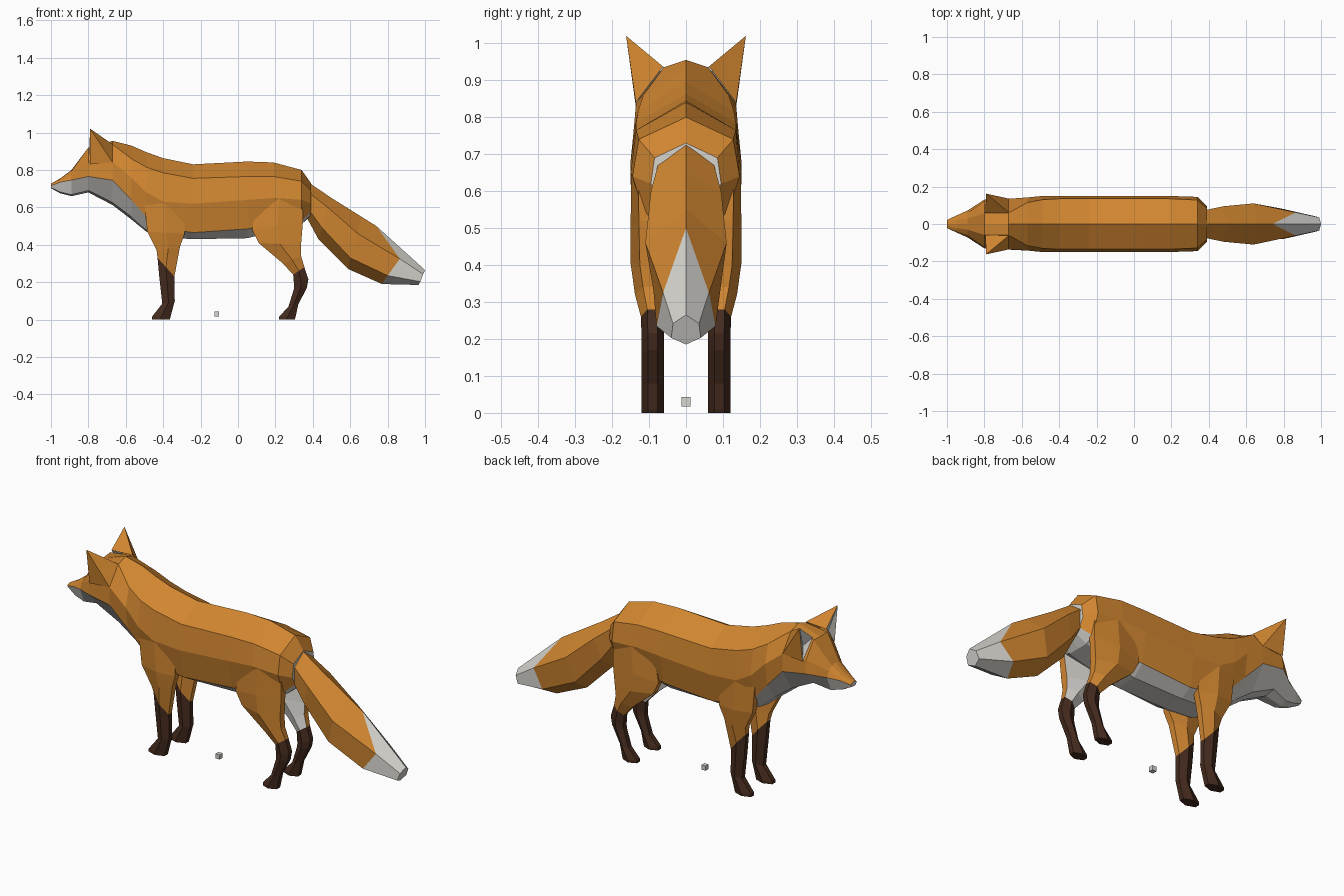
import bpy


def material(name, color):
    m = bpy.data.materials.new(name)
    m.diffuse_color = (*color, 1)
    return m


ORANGE, WHITE, BROWN = 0, 1, 2
MATS = [material("orange_fur", (0.64, 0.24, 0.03)),
        material("pale_fur", (0.68, 0.66, 0.62)),
        material("dark_brown_fur", (0.06, 0.024, 0.013))]


def build(name, verts, faces, colors, parent_mirror=False):
    me = bpy.data.meshes.new(name)
    me.from_pydata(verts, [], faces)
    for m in MATS:
        me.materials.append(m)
    for p, c in zip(me.polygons, colors):
        p.material_index = c
    me.update()
    ob = bpy.data.objects.new(name, me)
    bpy.context.collection.objects.link(ob)
    if parent_mirror:
        mod = ob.modifiers.new("mirror", 'MIRROR')
        mod.use_axis = (False, True, False)
        mod.use_mirror_merge = False
    return ob


def loft(name, rings, color_rule, mirror=False, caps=(0, 0)):
    """Skin closed rings of equal size; color_rule(ring, side) picks the colour."""
    n = len(rings[0])
    verts = [p for r in rings for p in r]
    faces, cols = [], []
    for i in range(len(rings) - 1):
        for j in range(n):
            k = (j + 1) % n
            faces.append((i * n + j, i * n + k, (i + 1) * n + k, (i + 1) * n + j))
            cols.append(color_rule(i, j))
    faces.append(tuple(reversed(range(n))))
    faces.append(tuple((len(rings) - 1) * n + j for j in range(n)))
    ob = build(name, verts, faces, cols + list(caps), mirror)
    # consistent outward normals
    import bmesh
    bm = bmesh.new()
    bm.from_mesh(ob.data)
    bmesh.ops.recalc_face_normals(bm, faces=bm.faces)
    bm.to_mesh(ob.data)
    bm.free()
    return ob


def full_ring(half):
    """Half ring from top centre to bottom centre, completed across y = 0."""
    return half + [(x, -y, z) for x, y, z in half[-2:0:-1]]


# Head and trunk: x, spine z, shoulder y z, side y z, pale edge y z, low y z, bottom z
HEAD = [
    (-1.00, .727, .010, .725, .020, .722, .022, .715, .015, .705, .702),
    (-.95, .755, .022, .752, .038, .742, .045, .735, .030, .682, .675),
    (-.89, .80, .030, .795, .058, .775, .072, .746, .040, .668, .660),
    (-.80, .915, .058, .920, .122, .835, .130, .765, .060, .690, .680),
    (-.67, .955, .060, .935, .135, .840, .137, .745, .060, .625, .612),
]
TRUNK = [
    (-.57, .93, .115, .86, .142, .76, .125, .64, .055, .55, .535),
    (-.49, .895, .130, .815, .150, .68, .115, .55, .060, .48, .470),
    (-.40, .863, .135, .785, .150, .63, .120, .49, .060, .44, .440),
    (-.24, .83, .135, .755, .150, .62, .120, .465, .060, .43, .430),
    (.05, .845, .135, .765, .150, .64, .120, .485, .060, .435, .435),
    (.19, .84, .135, .765, .150, .65, .110, .51, .060, .47, .470),
    (.34, .80, .128, .74, .145, .64, .110, .53, .060, .51, .510),
    (.39, .73, .085, .69, .095, .62, .070, .575, .040, .56, .555),
]
rings = []
for x, t, uy, uz, sy, sz, by, bz, cy, cz, low in HEAD + TRUNK:
    rings.append(full_ring([(x, 0, t), (x, uy, uz), (x, sy, sz), (x, by, bz),
                            (x, cy, cz), (x, 0, low)]))
loft("head_and_trunk", rings, lambda i, j: WHITE if 3 <= j <= 6 else ORANGE,
     caps=(WHITE, WHITE))

# Tail with a pale tip starting on a slanted ring
TAIL = [
    [(.36, 0, .745), (.37, .072, .685), (.37, .072, .60), (.365, 0, .55)],
    [(.50, 0, .65), (.48, .095, .60), (.45, .080, .49), (.43, 0, .43)],
    [(.66, 0, .55), (.64, .110, .46), (.60, .088, .33), (.59, 0, .27)],
    [(.74, 0, .50), (.865, .062, .325), (.80, .080, .235), (.77, 0, .19)],
    [(1.0, 0, .265), (.99, .035, .242), (.975, .040, .203), (.965, 0, .185)],
]
loft("tail", [full_ring(r) for r in TAIL], lambda i, j: WHITE if i == 3 else ORANGE,
     caps=(ORANGE, WHITE))


# Legs: front z, rear z, front x, rear x, inner y, outer y
def leg(name, rows, sock, inner):
    rs = []
    for zf, zr, xf, xr, yi, yo in rows:
        c = (yo - yi) * .28
        xm, zm = (xf + xr) / 2, (zf + zr) / 2
        rs.append([(xf, yi + c, zf), (xf, yo - c, zf), (xm, yo, zm),
                   (xr, yo - c, zr), (xr, yi + c, zr), (xm, yi, zm)])

    def rule(i, j):
        if i >= sock:
            return BROWN
        return inner if j in (4, 5) else ORANGE
    loft(name, rs, rule, True, (ORANGE, BROWN))


leg("front_legs", [
    (.62, .62, -.50, -.29, .08, .149),
    (.47, .46, -.485, -.285, .07, .149),
    (.37, .39, -.435, -.31, .06, .140),
    (.33, .23, -.43, -.34, .06, .122),
    (.22, .20, -.42, -.34, .06, .120),
    (.085, .10, -.405, -.338, .06, .120),
    (.015, .01, -.46, -.362, .06, .120),
    (0, 0, -.46, -.365, .06, .120)], 3, ORANGE)
leg("hind_legs", [
    (.64, .66, .10, .345, .08, .148),
    (.48, .52, .075, .347, .07, .150),
    (.41, .40, .11, .337, .06, .150),
    (.30, .34, .24, .337, .06, .138),
    (.24, .28, .295, .355, .06, .122),
    (.18, .215, .30, .376, .06, .120),
    (.16, .17, .298, .368, .06, .120),
    (.07, .08, .27, .322, .06, .120),
    (.015, .01, .22, .307, .06, .120),
    (0, 0, .22, .303, .06, .120)], 4, WHITE)

# Ears: pale hollow front, orange back
ear = [(-.79, .162, 1.02), (-.795, .058, .932), (-.79, .136, .83),
       (-.67, .062, .937), (-.67, .136, .84), (-.772, .108, .90)]
build("ears", ear,
      [(0, 1, 5), (1, 2, 5), (2, 0, 5), (0, 3, 1), (0, 4, 3), (0, 2, 4)],
      [WHITE, WHITE, WHITE, ORANGE, ORANGE, ORANGE], True)

# Small loose block on the ground below the belly
bpy.ops.mesh.primitive_cube_add(size=.025, location=(-.113, 0, .03))
block = bpy.context.object
block.name = "small_block"
block.data.materials.append(MATS[WHITE])
